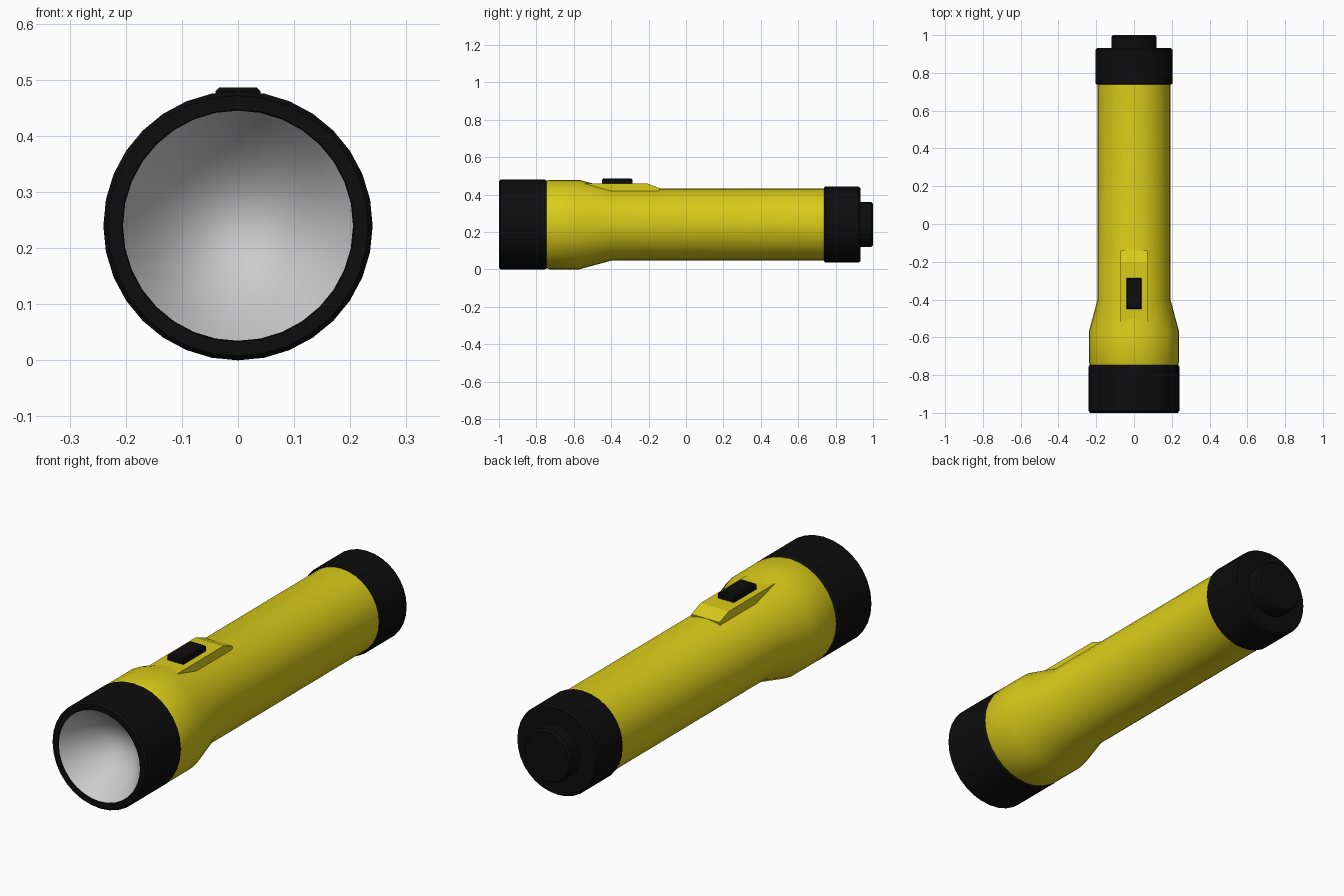
import bpy, bmesh, math

if "Cube" in bpy.data.objects:
    bpy.data.objects.remove(bpy.data.objects["Cube"])

SIDES = 32
AXIS_Z = 0.24


def material(name, rgb):
    m = bpy.data.materials.new(name)
    m.diffuse_color = (*rgb, 1)
    m.use_nodes = True
    m.node_tree.nodes["Principled BSDF"].inputs["Base Color"].default_value = m.diffuse_color
    return m


yellow = material("yellow plastic", (0.70, 0.60, 0.01))
black = material("black rubber", (0.004, 0.004, 0.004))


def finish(name, bm, mat, angle=30):
    mesh = bpy.data.meshes.new(name)
    bm.to_mesh(mesh)
    bm.free()
    ob = bpy.data.objects.new(name, mesh)
    bpy.context.collection.objects.link(ob)
    if mat:
        mesh.materials.append(mat)
    bpy.ops.object.select_all(action='DESELECT')
    ob.select_set(True)
    bpy.context.view_layer.objects.active = ob
    bpy.ops.object.shade_smooth_by_angle(angle=math.radians(angle))
    return ob


def lathe(name, profile, mat):
    """Revolve (y, radius) points around the torch axis."""
    bm = bmesh.new()
    rings = []
    for y, r in profile:
        n = SIDES if r > 0 else 1
        rings.append([bm.verts.new((r * math.sin(2 * math.pi * j / SIDES), y,
                                    AXIS_Z + r * math.cos(2 * math.pi * j / SIDES)))
                      for j in range(n)])
    for a, b in zip(rings, rings[1:]):
        for j in range(SIDES):
            k = (j + 1) % SIDES
            quad = [a[j % len(a)], a[k % len(a)], b[k % len(b)], b[j % len(b)]]
            bm.faces.new(list(dict.fromkeys(quad)))
    return finish(name, bm, mat)


def prism(name, outline, half_width, mat, bevel=0):
    """Extrude a (y, z) side outline across x."""
    bm = bmesh.new()
    face = bm.faces.new([bm.verts.new((-half_width, y, z)) for y, z in outline])
    ext = bmesh.ops.extrude_face_region(bm, geom=[face])
    moved = [v for v in ext["geom"] if isinstance(v, bmesh.types.BMVert)]
    bmesh.ops.translate(bm, verts=moved, vec=(2 * half_width, 0, 0))
    bmesh.ops.recalc_face_normals(bm, faces=bm.faces)
    if bevel:
        top = max(z for _, z in outline)
        edges = [e for e in bm.edges if all(v.co.z > top - 1e-4 for v in e.verts)]
        bmesh.ops.bevel(bm, geom=edges, offset=bevel, segments=1, affect='EDGES')
    return finish(name, bm, mat, 20)


# Reflector: concave bowl set in the head opening
bowl = [(-0.995 + 0.17 * (1 - (i / 10) ** 2), 0.205 * i / 10) for i in range(11)]
lathe("reflector", bowl, None)

# Head ring around the lens opening
lathe("head_ring", [(-0.99, 0.203), (-1.0, 0.207), (-1.0, 0.232), (-0.99, 0.24),
                    (-0.755, 0.24), (-0.745, 0.234)], black)

# Body with flared head
lathe("body", [(-0.75, 0.233), (-0.73, 0.239), (-0.57, 0.239),
               (-0.40, 0.193), (0.745, 0.193)], yellow)

# Tail cap and its end knob
lathe("tail_cap", [(0.738, 0.19), (0.738, 0.198), (0.745, 0.203), (0.922, 0.203),
                   (0.932, 0.196), (0.932, 0.115)], black)
lathe("tail_knob", [(0.93, 0.12), (0.99, 0.12), (1.0, 0.112), (1.0, 0)], black)

# Switch mount and sliding switch
prism("switch_mount", [(-0.55, 0.415), (-0.55, 0.459), (-0.205, 0.459),
                       (-0.14, 0.434), (-0.145, 0.415)], 0.071, yellow)
prism("switch_button", [(-0.45, 0.45), (-0.45, 0.486), (-0.287, 0.486),
                        (-0.287, 0.45)], 0.04, black, 0.006)
